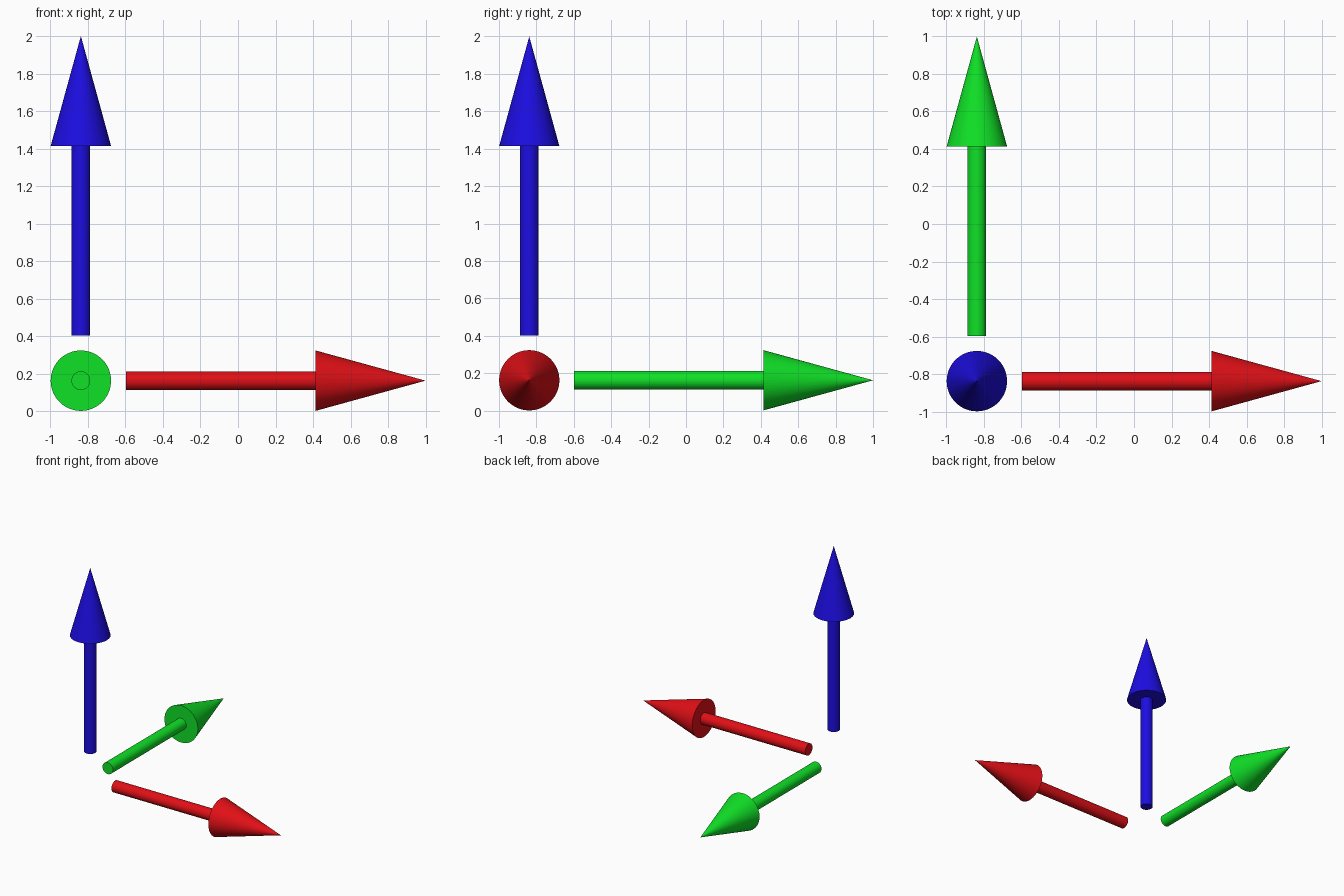
import bpy, bmesh
from mathutils import Vector

if "Cube" in bpy.data.objects:
    bpy.data.objects.remove(bpy.data.objects["Cube"])

ORIGIN = Vector((-0.838, -0.838, 0.162))   # point where the three axes would meet
START, NECK, TIP = 0.24, 1.252, 1.838      # distances along each axis
SHAFT_R, HEAD_R, SIDES = 0.05, 0.161, 64


def lathe_part(name, direction, r1, r2, a, b, mat):
    """Capped cylinder or cone running from distance a to b along an axis."""
    bm = bmesh.new()
    bmesh.ops.create_cone(bm, cap_ends=True, segments=SIDES,
                          radius1=r1, radius2=r2, depth=b - a)
    bmesh.ops.remove_doubles(bm, verts=bm.verts, dist=1e-5)
    mesh = bpy.data.meshes.new(name)
    bm.to_mesh(mesh)
    bm.free()
    mesh.materials.append(mat)
    ob = bpy.data.objects.new(name, mesh)
    ob.location = ORIGIN + direction * (a + b) / 2
    ob.rotation_euler = direction.to_track_quat('Z', 'Y').to_euler()
    bpy.context.collection.objects.link(ob)


# One coloured arrow per axis: thin shaft plus conical head
for axis, direction, colour in (
        ("x", Vector((1, 0, 0)), (0.75, 0.005, 0.008, 1)),
        ("y", Vector((0, 1, 0)), (0.005, 0.75, 0.02, 1)),
        ("z", Vector((0, 0, 1)), (0.012, 0.004, 0.75, 1))):
    mat = bpy.data.materials.new(axis + "_arrow_colour")
    mat.diffuse_color = colour
    mat.use_nodes = True
    mat.node_tree.nodes["Principled BSDF"].inputs["Base Color"].default_value = mat.diffuse_color
    lathe_part(axis + "_arrow_shaft", direction, SHAFT_R, SHAFT_R, START, NECK, mat)
    lathe_part(axis + "_arrow_head", direction, HEAD_R, 0, NECK, TIP, mat)
